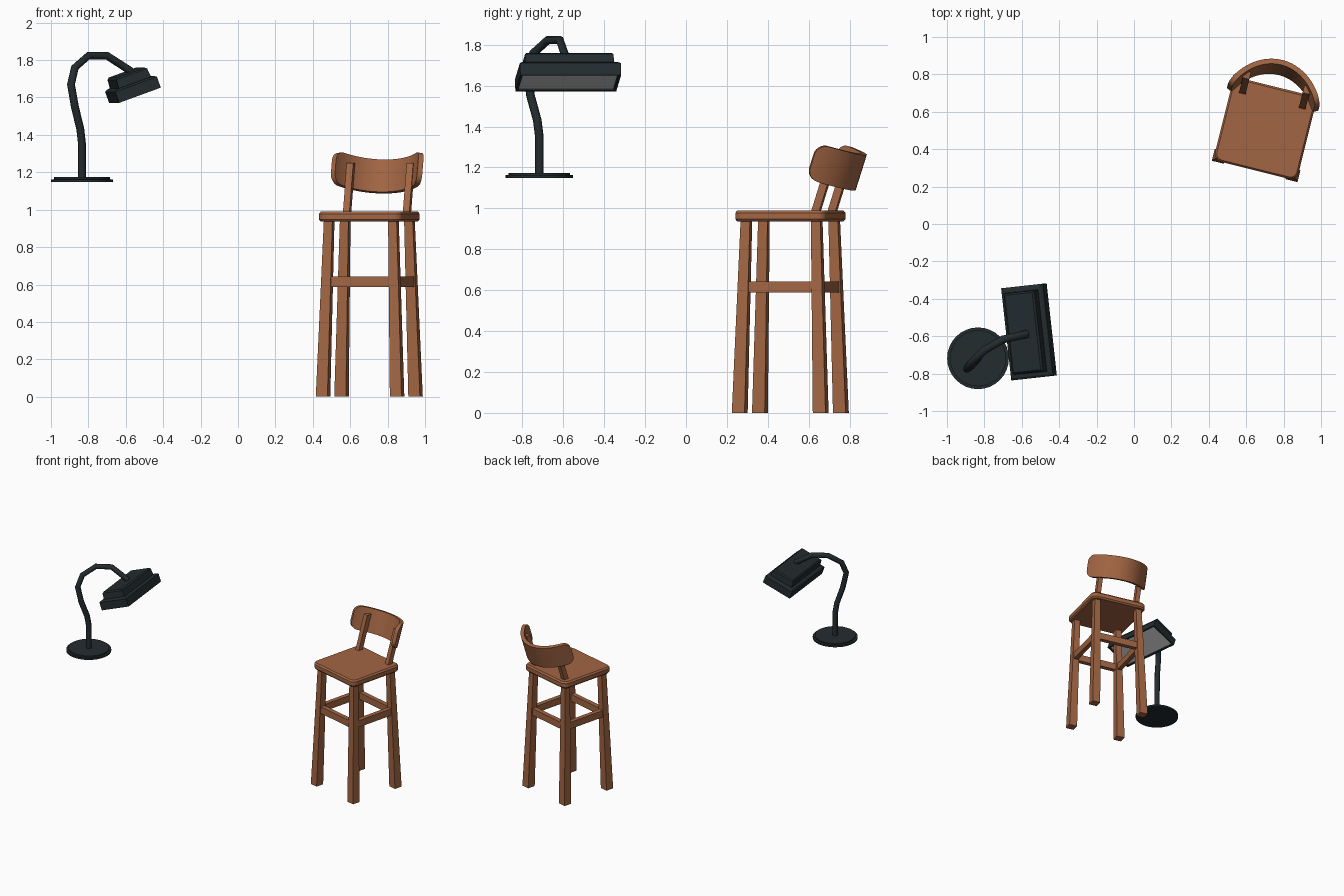
import bpy, bmesh
from math import radians, sin, cos, pi, sqrt
from mathutils import Matrix, Vector

if "Cube" in bpy.data.objects:
    bpy.data.objects.remove(bpy.data.objects["Cube"])


def material(name, rgb):
    m = bpy.data.materials.new(name)
    m.diffuse_color = (*rgb, 1)
    m.use_nodes = True
    m.node_tree.nodes["Principled BSDF"].inputs["Base Color"].default_value = m.diffuse_color
    return m


WOOD = material("warm_wood", (0.36, 0.13, 0.055))
DARK = material("dark_metal", (0.017, 0.025, 0.028))

# local frames of the chair and the lamp hood
CHAIR = Matrix.Translation((0.702, 0.51, 0)) @ Matrix.Rotation(radians(-14), 4, 'Z')
HOOD = (Matrix.Translation((-0.551, -0.5755, 1.612)) @ Matrix.Rotation(radians(6.3), 4, 'Z')
        @ Matrix.Rotation(radians(-20), 4, 'Y'))


def finish(bm, name, matrix=Matrix(), mat=None, smooth=None):
    bmesh.ops.recalc_face_normals(bm, faces=bm.faces)
    me = bpy.data.meshes.new(name)
    bm.to_mesh(me)
    bm.free()
    ob = bpy.data.objects.new(name, me)
    bpy.context.collection.objects.link(ob)
    ob.matrix_world = matrix
    if mat:
        me.materials.append(mat)
    if smooth:
        bpy.ops.object.select_all(action='DESELECT')
        ob.select_set(True)
        bpy.context.view_layer.objects.active = ob
        bpy.ops.object.shade_smooth_by_angle(angle=radians(smooth))
    return ob


def loft(name, rings, matrix, mat, cap_start=True, smooth=None):
    """Skin a list of equally sized point rings."""
    bm = bmesh.new()
    vs = [[bm.verts.new(p) for p in r] for r in rings]
    n = len(vs[0])
    for a, b in zip(vs, vs[1:]):
        for i in range(n):
            bm.faces.new((a[i], a[(i + 1) % n], b[(i + 1) % n], b[i]))
    if cap_start:
        bm.faces.new(vs[0])
    bm.faces.new(vs[-1])
    return finish(bm, name, matrix, mat, smooth)


def rect(cx, cy, z, hx, hy):
    return [(cx - hx, cy - hy, z), (cx + hx, cy - hy, z), (cx + hx, cy + hy, z), (cx - hx, cy + hy, z)]


def rounded(h, r, z, n=5):
    pts = []
    for k, (sx, sy) in enumerate(((1, 1), (-1, 1), (-1, -1), (1, -1))):
        for i in range(n + 1):
            a = (k + i / n) * pi / 2
            pts.append((sx * (h - r) + r * cos(a), sy * (h - r) + r * sin(a), z))
    return pts


def circle(r, z, n=32):
    return [(r * cos(2 * pi * i / n), r * sin(2 * pi * i / n), z) for i in range(n)]


# seat: rounded square slab with eased edges
loft("seat", [rounded(0.220, 0.035, 0.936), rounded(0.230, 0.045, 0.947),
              rounded(0.230, 0.045, 0.978), rounded(0.220, 0.035, 0.990)], CHAIR, WOOD, smooth=30)

# splayed tapering legs
for sx, side in ((-1, "left"), (1, "right")):
    for sy, end in ((-1, "front"), (1, "back")):
        loft(f"{end}_{side}_leg", [rect(sx * 0.204, sy * 0.204, 0, 0.032, 0.032),
                                   rect(sx * 0.177, sy * 0.177, 0.945, 0.0235, 0.0235)], CHAIR, WOOD)

# four stretchers between the legs
for k, side in enumerate(("front", "right", "back", "left")):
    loft(f"{side}_stretcher", [rect(0, -0.188, z, 0.18, 0.018) for z in (0.588, 0.642)],
         CHAIR @ Matrix.Rotation(k * pi / 2, 4, 'Z'), WOOD)

# leaning back posts
for sx, side in ((-1, "left"), (1, "right")):
    loft(f"{side}_back_post", [rect(sx * 0.165, 0.167, 0.975, 0.018, 0.02),
                               rect(sx * 0.165, 0.255, 1.25, 0.018, 0.02)], CHAIR, WOOD)

# curved backrest with rounded ends, leaning back
bm = bmesh.new()
A, HALF, SAG, HGT, THK, COLS, ROWS = radians(60), 0.252, 0.185, 0.091, 0.028, 36, 6
LENGTH, CORNER = 0.325, 0.055
grid = []
for i in range(COLS + 1):
    t = sin((i / COLS - 0.5) * pi)
    mid = Vector((HALF * sin(A * t) / sin(A), SAG * (cos(A * t) - 1) / (1 - cos(A)), 0))
    tan = Vector((HALF * cos(A * t) / sin(A), -SAG * sin(A * t) / (1 - cos(A)), 0)).normalized()
    inward = Vector((tan.y, -tan.x, 0))
    d = max(0, abs(t) * LENGTH - (LENGTH - CORNER)) / CORNER
    h = HGT - CORNER * (1 - sqrt(max(0, 1 - d * d)))
    zs = [h * (2 * j / ROWS - 1) for j in range(ROWS + 1)]
    grid.append([bm.verts.new(mid + Vector((0, 0, z))) for z in zs]
                + [bm.verts.new(mid + inward * THK + Vector((0, 0, z))) for z in reversed(zs)])
n = len(grid[0])
for a, b in zip(grid, grid[1:]):
    for i in range(n):
        bm.faces.new((a[i], a[(i + 1) % n], b[(i + 1) % n], b[i]))
bm.faces.new(grid[0])
bm.faces.new(grid[-1])
lean = Matrix.Translation((0, 0.35, 1.173)) @ Matrix.Rotation(radians(-18), 4, 'X')
backrest = finish(bm, "backrest", CHAIR @ lean, WOOD, 40)

# lamp base: two stacked discs
loft("lamp_base", [circle(0.165, 1.149), circle(0.165, 1.162), circle(0.150, 1.163),
                   circle(0.150, 1.174)], Matrix.Translation((-0.834, -0.718, 0)), DARK, smooth=30)

# bent lamp stem
path = [(-0.834, -0.717, 1.165), (-0.834, -0.717, 1.35), (-0.843, -0.727, 1.43),
        (-0.872, -0.760, 1.55), (-0.893, -0.775, 1.67), (-0.872, -0.745, 1.76),
        (-0.800, -0.675, 1.823), (-0.700, -0.617, 1.823), (-0.572, -0.588, 1.74)]
cu = bpy.data.curves.new("lamp_stem", 'CURVE')
cu.dimensions = '3D'
cu.bevel_depth = 0.021
cu.bevel_resolution = 2
cu.use_fill_caps = True
sp = cu.splines.new('POLY')
sp.points.add(len(path) - 1)
for p, co in zip(sp.points, path):
    p.co = (*co, 1)
cu.materials.append(DARK)
bpy.context.collection.objects.link(bpy.data.objects.new("lamp_stem", cu))

# stepped lamp hood, starting from the recess inside its rim
hood_steps = [(0.107, 0.236, 0.015), (0.107, 0.236, 0), (0.119, 0.248, 0), (0.119, 0.248, 0.062),
              (0.108, 0.237, 0.070), (0.092, 0.220, 0.072), (0.088, 0.217, 0.120), (0.078, 0.208, 0.129)]
loft("lamp_hood", [rect(0, 0, z, hx, hy) for hx, hy, z in hood_steps], HOOD, DARK)

# pale light panel under the hood
loft("light_panel", [rect(0, 0, z, 0.104, 0.233) for z in (0.008, 0.018)], HOOD, None)
